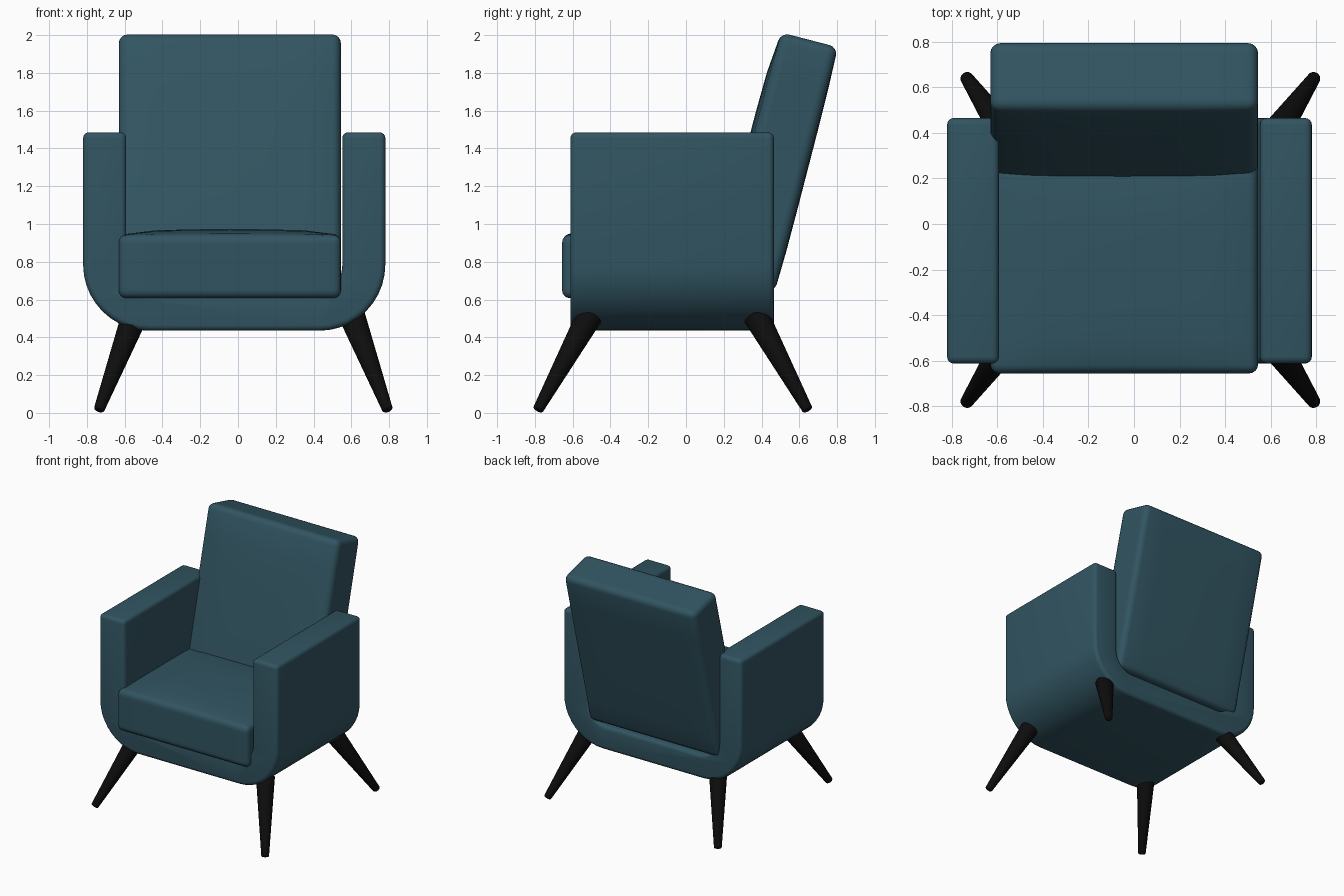
import bpy, bmesh, math
from mathutils import Vector, Matrix

if "Cube" in bpy.data.objects:
    bpy.data.objects.remove(bpy.data.objects["Cube"])


def material(name, rgb):
    m = bpy.data.materials.new(name)
    m.diffuse_color = (*rgb, 1)
    m.use_nodes = True
    m.node_tree.nodes["Principled BSDF"].inputs["Base Color"].default_value = m.diffuse_color
    return m


TEAL = material("teal fabric", (0.031, 0.090, 0.120))
BLACK = material("black wood", (0.004, 0.004, 0.004))
CX = -0.02    # the upholstery sits slightly left of centre


def finish(name, bm, mat, bevel, segments=4):
    bmesh.ops.recalc_face_normals(bm, faces=bm.faces)
    me = bpy.data.meshes.new(name)
    bm.to_mesh(me)
    bm.free()
    me.materials.append(mat)
    ob = bpy.data.objects.new(name, me)
    bpy.context.collection.objects.link(ob)
    mod = ob.modifiers.new("Bevel", 'BEVEL')
    mod.width, mod.segments = bevel, segments
    mod.limit_method, mod.angle_limit = 'ANGLE', math.radians(45)
    bpy.ops.object.select_all(action='DESELECT')
    ob.select_set(True)
    bpy.context.view_layer.objects.active = ob
    bpy.ops.object.modifier_apply(modifier=mod.name)
    bpy.ops.object.shade_smooth_by_angle(angle=math.radians(40))
    return ob


def cushion(name, size, crown_pos, crown_neg, bevel, matrix):
    """Box whose +z / -z faces bulge towards the middle."""
    bm = bmesh.new()
    bmesh.ops.create_cube(bm, size=1)
    bmesh.ops.subdivide_edges(bm, edges=bm.edges[:], cuts=5, use_grid_fill=True)
    for v in bm.verts:
        u, w, t = v.co * 2
        bulge = (1 - abs(u) ** 4) * (1 - abs(w) ** 4)
        v.co = Vector((v.co.x * size[0], v.co.y * size[1], v.co.z * size[2]))
        v.co.z += bulge * t * (crown_pos if t > 0 else crown_neg)
    bmesh.ops.transform(bm, matrix=matrix, verts=bm.verts)
    return finish(name, bm, TEAL, bevel)


# U-shaped shell: arms and base from one extruded profile
def half_profile(x, bottom, radius, top, n=10):
    pts = [(x, top)]
    for i in range(n + 1):
        a = math.pi / 2 * i / n
        pts.append((x - radius + radius * math.cos(a),
                    bottom + radius - radius * math.sin(a)))
    return pts


outer = half_profile(0.80, 0.435, 0.35, 1.485)
inner = half_profile(0.572, 0.63, 0.15, 1.485)
loop = (outer + [(-x, z) for x, z in reversed(outer)]
        + [(-x, z) for x, z in inner] + inner[::-1])
bm = bmesh.new()
face = bm.faces.new([bm.verts.new((x + CX, -0.612, z)) for x, z in loop])
ext = bmesh.ops.extrude_face_region(bm, geom=[face])
bmesh.ops.translate(bm, vec=(0, 1.077, 0),
                    verts=[g for g in ext["geom"] if isinstance(g, bmesh.types.BMVert)])
finish("arm_and_base_shell", bm, TEAL, 0.03)

# Seat cushion
cushion("seat", (1.175, 0.965, 0.335), 0.03, 0.0, 0.04,
        Matrix.Translation((-0.043, -0.173, 0.775)))

# Backrest: cushion stood on edge and leaned back (local +z faces forward)
tilt = math.radians(90 - 14.5)
cushion("backrest", (1.175, 1.34, 0.31), 0.025, 0.008, 0.045,
        Matrix.Translation((-0.043, 0.486, 1.326)) @ Matrix.Rotation(tilt, 4, 'X'))

# Splayed tapered legs
for fb, sy in (("front", -1), ("back", 1)):
    for lr, sx in (("left", -1), ("right", 1)):
        foot = Vector((0.028 + sx * 0.765, -0.07 + sy * 0.715, 0.014))
        top = Vector((0.028 + sx * 0.575, -0.07 + sy * 0.44, 0.515))
        axis = top - foot
        bm = bmesh.new()
        bmesh.ops.create_cone(bm, cap_ends=True, segments=32, radius1=0.028,
                              radius2=0.07, depth=axis.length)
        rot = Vector((0, 0, 1)).rotation_difference(axis).to_matrix().to_4x4()
        bmesh.ops.transform(bm, verts=bm.verts,
                            matrix=Matrix.Translation((foot + top) / 2) @ rot)
        finish(f"{fb}_{lr}_leg", bm, BLACK, 0.01, 3)
